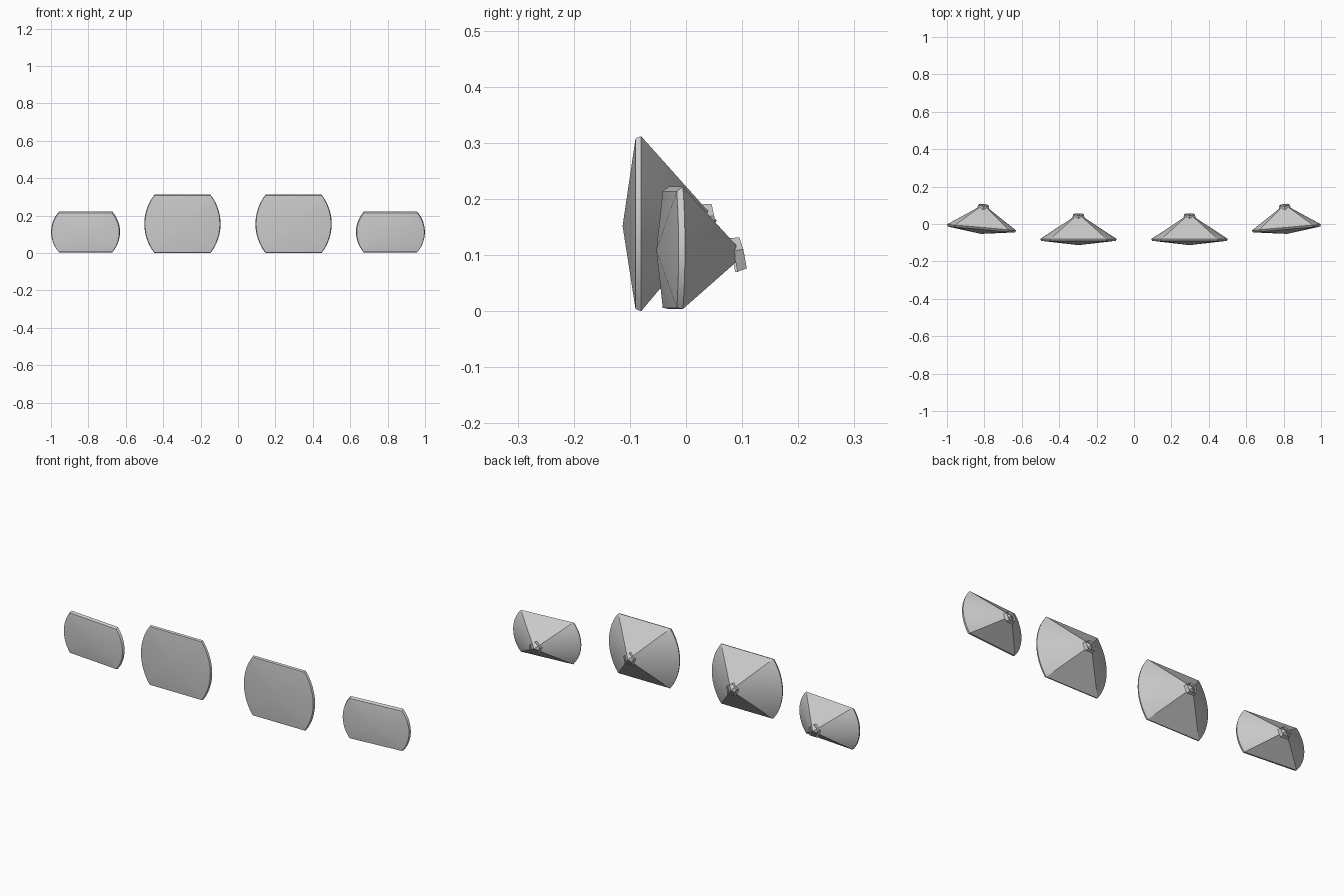
import bpy, bmesh, math
from mathutils import Matrix, Vector

if "Cube" in bpy.data.objects:
    bpy.data.objects.remove(bpy.data.objects["Cube"])


def outline(flat, half_w, half_h, y, dz=0.0, n=12):
    """Flat top and bottom with bowed arc sides, in the XZ plane."""
    sag = half_w - flat
    r = (half_h ** 2 + sag ** 2) / (2 * sag)
    a = math.asin(half_h / r)
    pts = []
    for s in (1, -1):
        for i in range(n + 1):
            t = -a + 2 * a * i / n
            pts.append(Vector((s * (half_w - r + r * math.cos(t)), y,
                               s * r * math.sin(t) + dz)))
    return pts


def strip(bm, a, b):
    for i in range(len(a)):
        j = (i + 1) % len(a)
        bm.faces.new((a[i], a[j], b[j], b[i]))


def fan(bm, ring, tip):
    t = bm.verts.new(tip)
    for i in range(len(ring)):
        bm.faces.new((ring[i], ring[(i + 1) % len(ring)], t))


def finish(bm, name, mat):
    bmesh.ops.recalc_face_normals(bm, faces=bm.faces)
    bm.transform(mat)
    if mat.determinant() < 0:
        bmesh.ops.reverse_faces(bm, faces=bm.faces)
    me = bpy.data.meshes.new(name)
    bm.to_mesh(me)
    bm.free()
    ob = bpy.data.objects.new(name, me)
    bpy.context.collection.objects.link(ob)
    bpy.ops.object.select_all(action='DESELECT')
    ob.select_set(True)
    bpy.context.view_layer.objects.active = ob
    bpy.ops.object.shade_smooth_by_angle(angle=math.radians(25))


def lamp(name, mat, flat, half_w, half_h, rim, inset, shift, front, back, back_z):
    # lens with bevelled rim and shallow pointed front
    bm = bmesh.new()
    outer = [bm.verts.new(p) for p in outline(flat, half_w, half_h, 0)]
    inner = [bm.verts.new(p) for p in
             outline(flat, half_w - 0.004, half_h - inset, -rim, shift)]
    strip(bm, outer, inner)
    fan(bm, inner, (0, -front, -0.004))
    finish(bm, name + "_lens", mat)

    # reflector bowl tapering to the rear
    bm = bmesh.new()
    ring = [bm.verts.new(p) for p in outline(flat, half_w, half_h, 0)]
    fan(bm, ring, (0, back, back_z))
    finish(bm, name + "_reflector", mat)

    # open five-sided bulb collar, tilted
    bm = bmesh.new()
    rings = []
    for y, r in ((-0.018, 0.034), (0.0, 0.031)):
        rings.append([bm.verts.new((r * math.sin(k * math.tau / 5), y,
                                    r * math.cos(k * math.tau / 5)))
                      for k in range(5)])
    strip(bm, *rings)
    place = Matrix.Translation((0, back - 0.003, back_z)) @ Matrix.Rotation(
        math.radians(12), 4, 'X')
    finish(bm, name + "_bulb_collar", mat @ place)


for side, label in ((1, "right"), (-1, "left")):
    mirror = Matrix.Diagonal((side, 1, 1, 1))
    # large inner headlamp
    lamp("inner_headlamp_" + label,
         mirror @ Matrix.Translation((0.297, -0.08, 0.156)),
         0.15, 0.204, 0.156, 0.01, 0.004, 0.0, 0.033, 0.135, 0.005)
    # small outer headlamp, turned outward
    lamp("outer_headlamp_" + label,
         mirror @ Matrix.Translation((0.815, -0.018, 0.113))
         @ Matrix.Rotation(math.radians(5), 4, 'Z'),
         0.143, 0.185, 0.109, 0.011, 0.005, -0.003, 0.035, 0.123, -0.012)
